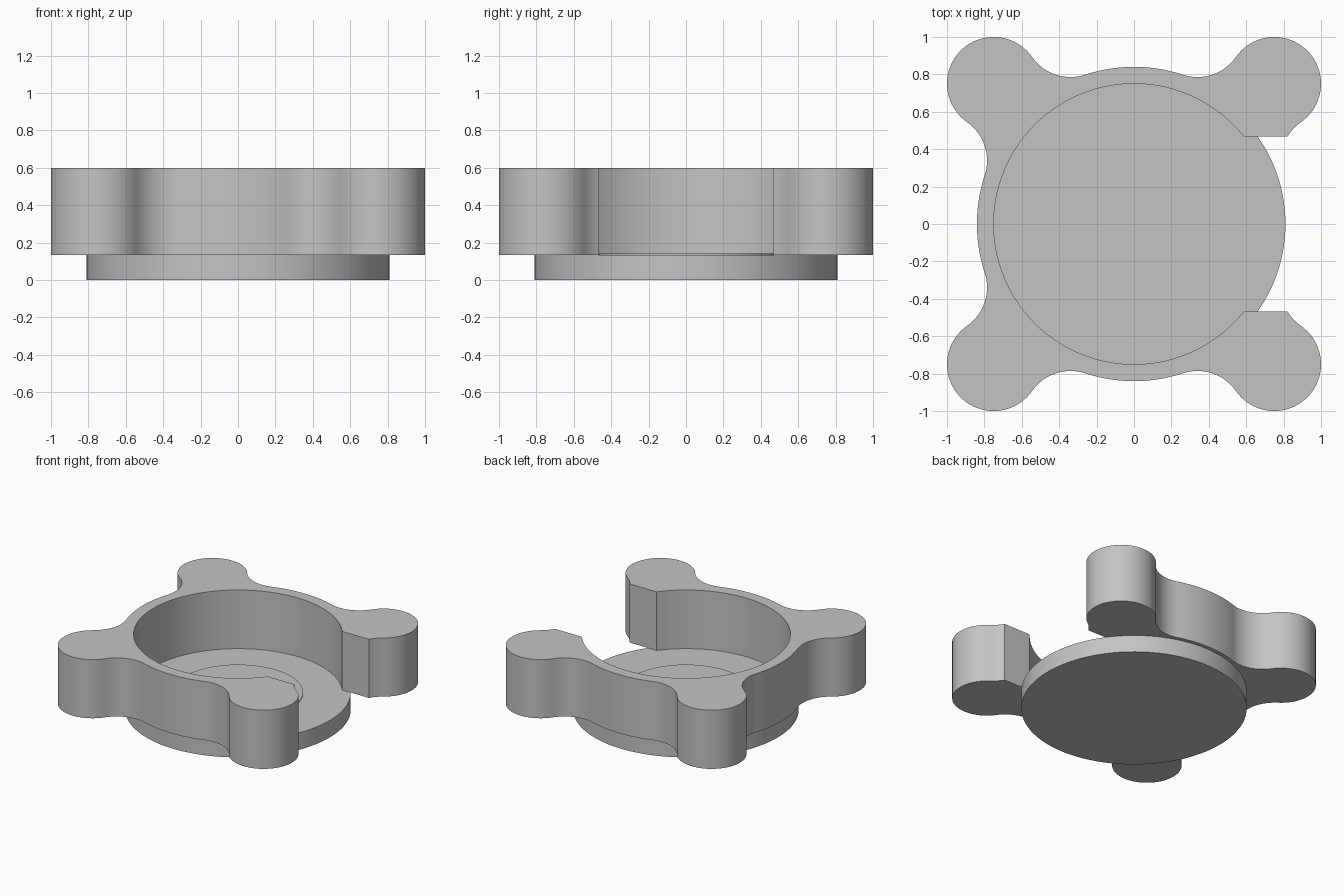
import bpy, bmesh, math
from math import cos, sin, atan2, pi

if "Cube" in bpy.data.objects:
    bpy.data.objects.remove(bpy.data.objects["Cube"], do_unlink=True)

# Main dimensions
BASE_R, BASE_TOP, PAD_R, PAD_TOP = 0.81, 0.135, 0.467, 0.141
RING_IN, RING_OUT, RING_TOP = 0.75, 0.84, 0.6
POST, POST_R, FILLET_R = 0.75, 0.25, 0.25
GAP = 0.467

grey = bpy.data.materials.new("plain grey")
grey.use_nodes = True
colour = (0.55, 0.55, 0.55, 1)
grey.diffuse_color = colour
grey.node_tree.nodes["Principled BSDF"].inputs["Base Color"].default_value = colour


def arc(cx, cy, r, start, end, n):
    return [(cx + r * cos(start + (end - start) * i / n),
             cy + r * sin(start + (end - start) * i / n)) for i in range(n + 1)]


def prism(name, outline, z0, z1):
    """Extrude a flat outline between two heights."""
    bm = bmesh.new()
    face = bm.faces.new([bm.verts.new((x, y, z0)) for x, y in outline])
    made = bmesh.ops.extrude_face_region(bm, geom=[face], use_keep_orig=True)["geom"]
    for v in made:
        if isinstance(v, bmesh.types.BMVert):
            v.co.z = z1
    bmesh.ops.recalc_face_normals(bm, faces=bm.faces)
    mesh = bpy.data.meshes.new(name)
    bm.to_mesh(mesh)
    bm.free()
    obj = bpy.data.objects.new(name, mesh)
    bpy.context.collection.objects.link(obj)
    mesh.materials.append(grey)
    bpy.ops.object.select_all(action="DESELECT")
    obj.select_set(True)
    bpy.context.view_layer.objects.active = obj
    bpy.ops.object.shade_smooth_by_angle(angle=math.radians(25))
    return obj


def circle(r):
    return arc(0, 0, r, 0, 2 * pi, 128)[:-1]


# Fillet centre, tangent to the ring and a post, measured along the diagonal
d = POST * math.sqrt(2)
r1, r2 = RING_OUT + FILLET_R, POST_R + FILLET_R
a = (r1 * r1 - r2 * r2 + d * d) / (2 * d)
h = math.sqrt(r1 * r1 - a * a)
to_ring, to_post, on_post, on_ring = atan2(h, -a), atan2(h, d - a), atan2(h, a - d), atan2(h, a)

# One quarter of the outer wall: fillet, post, fillet, bulge
quarter = (arc(a, -h, FILLET_R, to_ring, to_post, 16)
           + arc(d, 0, POST_R, -on_post, on_post, 40)[1:]
           + arc(a, h, FILLET_R, -to_post, -to_ring, 16)[1:]
           + arc(0, 0, RING_OUT, on_ring, pi / 2 - on_ring, 20)[1:-1])
outer = []
for k in range(4):
    t = pi / 4 + k * pi / 2
    outer += [(x * cos(t) - y * sin(t), x * sin(t) + y * cos(t)) for x, y in quarter]

# Open the wall on the +x side with straight cuts
outer = [p for p in outer if p[0] < 0 or abs(p[1]) > GAP + 0.002]
fillet_x, fillet_y = (a + h) * math.sqrt(0.5), (a - h) * math.sqrt(0.5)
cut_x = fillet_x - math.sqrt(FILLET_R ** 2 - (GAP - fillet_y) ** 2)
mouth = math.asin(GAP / RING_IN)
inner = arc(0, 0, RING_IN, 2 * pi - mouth, mouth, 110)
outline = [(cut_x, GAP)] + outer + [(cut_x, -GAP)] + inner

prism("wall_with_posts", outline, BASE_TOP, RING_TOP)
prism("base_disc", circle(BASE_R), 0, BASE_TOP)
prism("raised_pad", circle(PAD_R), BASE_TOP, PAD_TOP)
